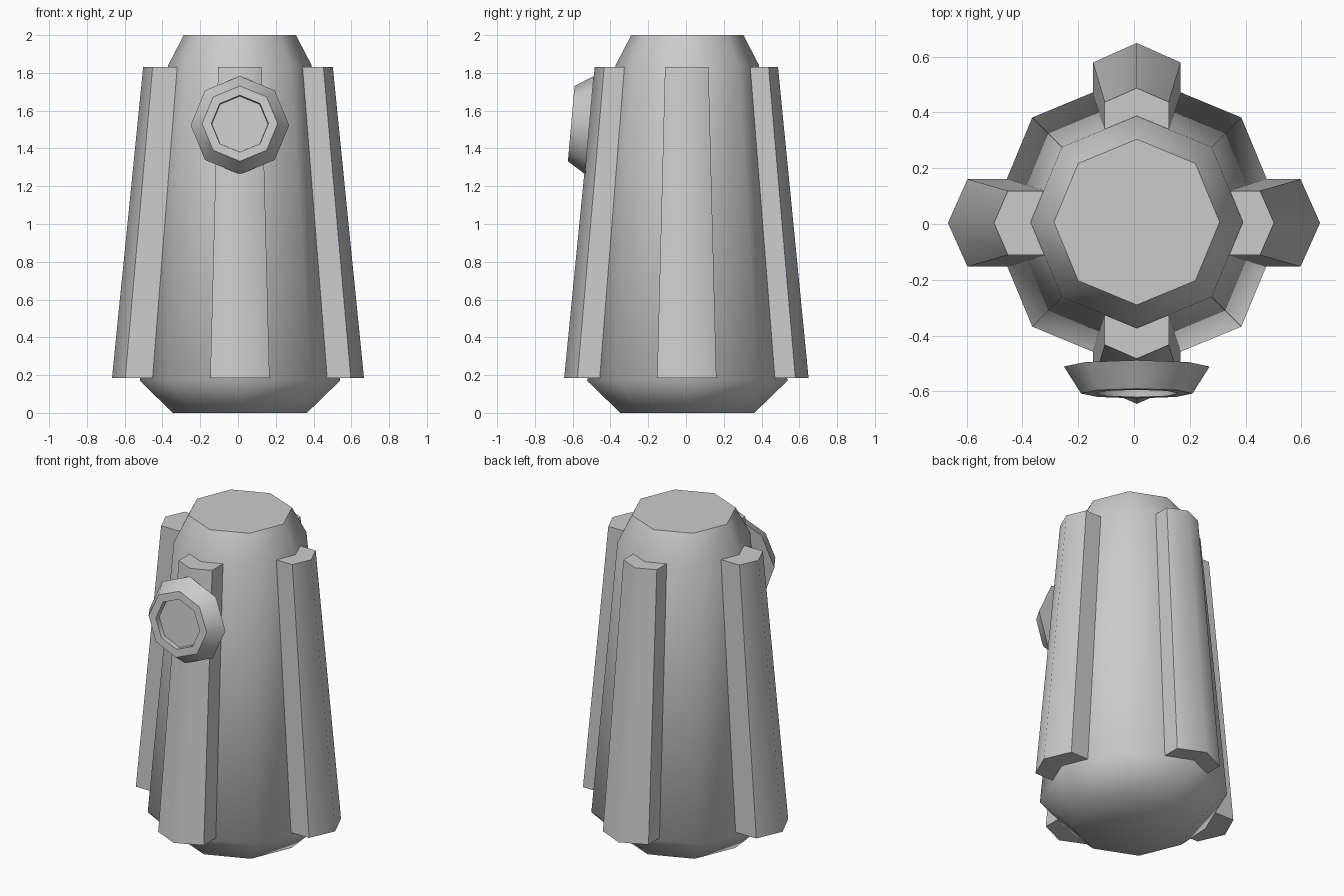
import bpy
import bmesh
from math import radians, sin, cos, atan2
from mathutils import Matrix, Vector

cube = bpy.data.objects.get("Cube")
if cube:
    bpy.data.objects.remove(cube, do_unlink=True)

grey = bpy.data.materials.new("plain_grey")
grey.use_nodes = True
grey.diffuse_color = (0.6, 0.6, 0.6, 1)
grey.node_tree.nodes["Principled BSDF"].inputs["Base Color"].default_value = (0.6, 0.6, 0.6, 1)

SIDES = 8
CX, CY = 0.01, 0.007


def loft(name, rings, matrix=Matrix()):
    """Skin a stack of equal-length point rings and cap both ends."""
    bm = bmesh.new()
    loops = [[bm.verts.new(p) for p in ring] for ring in rings]
    n = len(loops[0])
    for a, b in zip(loops, loops[1:]):
        for i in range(n):
            j = (i + 1) % n
            bm.faces.new((a[i], a[j], b[j], b[i]))
    bm.faces.new(loops[0][::-1])
    bm.faces.new(loops[-1])
    bmesh.ops.recalc_face_normals(bm, faces=bm.faces[:])
    bm.transform(matrix)
    mesh = bpy.data.meshes.new(name)
    bm.to_mesh(mesh)
    bm.free()
    mesh.materials.append(grey)
    obj = bpy.data.objects.new(name, mesh)
    bpy.context.collection.objects.link(obj)
    bpy.ops.object.select_all(action="DESELECT")
    obj.select_set(True)
    bpy.context.view_layer.objects.active = obj
    bpy.ops.object.shade_smooth_by_angle(angle=radians(55))
    return obj


def octagon(radius, z):
    step = radians(360 / SIDES)
    return [(radius * cos(i * step), radius * sin(i * step), z) for i in range(SIDES)]


# Tapered body with chamfered ends
profile = [(0.355, 0), (0.53, 0.17), (0.38, 1.84), (0.297, 2)]
loft("body", [octagon(r, z) for r, z in profile], Matrix.Translation((CX, CY, 0)))


# Four leaning ribs, ridged outside and sunk into the body
def rib(name, angle, foot, head, centre):
    def section(tip, corner, half, inner, z):
        return [(inner, -half, z), (corner, -half, z), (tip, 0, z),
                (corner, half, z), (inner, half, z)]
    rings = [section(foot, foot - 0.07, 0.157, 0.36, 0.185),
             section(head, head - 0.05, 0.115, 0.26, 1.832)]
    loft(name, rings, Matrix.Translation(centre) @ Matrix.Rotation(radians(angle), 4, "Z"))


rib("left_rib", 0, 0.667, 0.502, (0, 0.004, 0))
rib("right_rib", 180, 0.667, 0.502, (0, 0.004, 0))
rib("back_rib", 90, 0.647, 0.485, (CX, 0.002, 0))
rib("front_rib", 270, 0.647, 0.485, (CX, 0.002, 0))

# Tapered round port with a shallow recess, tilted to follow the front rib
tilt = atan2(0.088, 1)
place = Matrix.Translation(Vector((CX, -0.511, 1.523))) @ Matrix.Rotation(radians(90) - tilt, 4, "X")
port = [(0.261, 0), (0.2, 0.097), (0.151, 0.097), (0.148, 0.067)]
loft("front_port", [octagon(r, d) for r, d in port], place)
